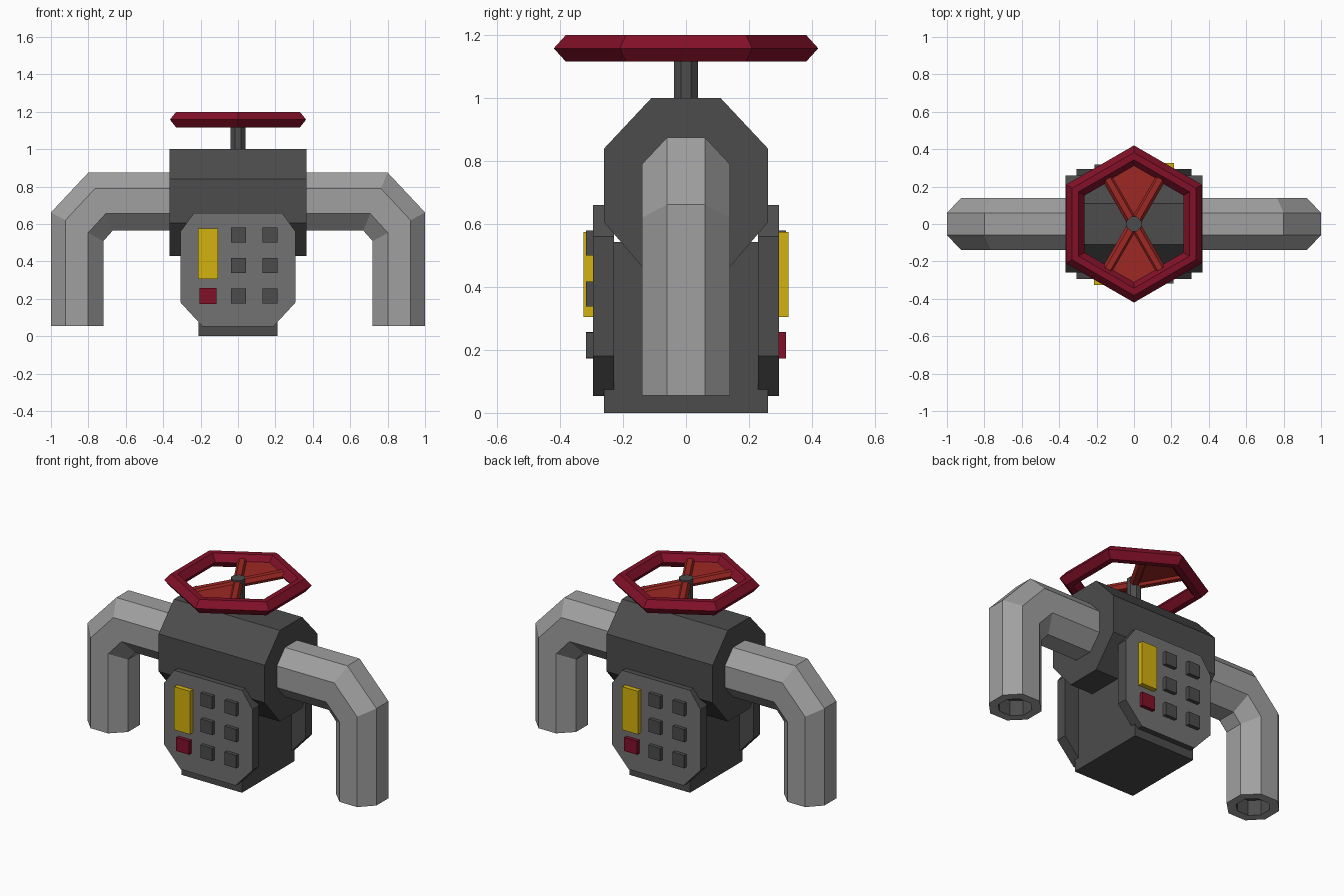
import bpy, bmesh
from math import sin, cos, pi, radians
from mathutils import Vector

if "Cube" in bpy.data.objects:
    bpy.data.objects.remove(bpy.data.objects["Cube"])


def material(name, r, g, b):
    lin = lambda c: ((c / 255 + 0.055) / 1.055) ** 2.4
    m = bpy.data.materials.new(name)
    m.diffuse_color = (lin(r), lin(g), lin(b), 1)
    m.use_nodes = True
    m.node_tree.nodes["Principled BSDF"].inputs["Base Color"].default_value = m.diffuse_color
    return m


dark = material("dark_grey", 76, 76, 76)
mid = material("panel_grey", 114, 114, 114)
light = material("pipe_grey", 160, 160, 160)
yellow = material("yellow", 212, 178, 14)
crimson = material("crimson", 130, 16, 40)
red = material("spoke_red", 158, 40, 36)


def loft(name, rings, mats, closed=False, rule=None):
    """Skin a list of equal-length rings; cap the ends unless closed."""
    bm = bmesh.new()
    vs = [[bm.verts.new(p) for p in ring] for ring in rings]
    n, k = len(vs[0]), len(vs)
    for i in range(k if closed else k - 1):
        a, b = vs[i], vs[(i + 1) % k]
        for j in range(n):
            bm.faces.new((a[j], a[(j + 1) % n], b[(j + 1) % n], b[j]))
    if not closed:
        bm.faces.new(vs[0])
        bm.faces.new(vs[-1])
    bmesh.ops.recalc_face_normals(bm, faces=bm.faces)
    if rule:
        for f in bm.faces:
            f.material_index = rule(f)
    me = bpy.data.meshes.new(name)
    bm.to_mesh(me)
    bm.free()
    for m in mats:
        me.materials.append(m)
    ob = bpy.data.objects.new(name, me)
    bpy.context.collection.objects.link(ob)
    return ob


def box(name, x0, x1, y0, y1, z0, z1, mat):
    pts = [(x0, y0), (x1, y0), (x1, y1), (x0, y1)]
    return loft(name, [[(x, y, z) for x, y in pts] for z in (z0, z1)], [mat])


# Valve body: octagonal prism along x, on a box base
half = [(0.11, 1.0), (0.26, 0.84), (0.26, 0.605), (0.11, 0.43)]
octagon = half + [(-y, z) for y, z in reversed(half)]
loft("valve_body", [[(x, y, z) for y, z in octagon] for x in (-0.367, 0.367)], [dark])
box("base", -0.21, 0.21, -0.26, 0.26, 0, 0.543, dark)

# Bent pipes with hollow lower ends: (centre x, centre z, half x, half z, y scale)
section = [(1, -0.06), (1, 0.06), (0.45, 0.14), (-0.42, 0.14),
           (-1, 0.06), (-1, -0.06), (-0.42, -0.14), (0.45, -0.14)]
stations = [(0.30, 0.72, 0, 0.155, 1), (0.735, 0.72, 0.065, 0.155, 1),
            (0.86, 0.585, 0.14, 0.077, 1), (0.86, 0.055, 0.14, 0, 1),
            (0.86, 0.055, 0.09, 0, 0.63), (0.86, 0.15, 0.09, 0, 0.63)]
for side, s in (("left", -1), ("right", 1)):
    rings = [[(s * (cx + u * hx), y * ys, cz + u * hz) for u, y in section]
             for cx, cz, hx, hz, ys in stations]
    loft(side + "_pipe", rings, [light, dark],
         rule=lambda f: int(all(abs(abs(v.co.x) - 0.86) < 0.1 and abs(v.co.y) < 0.1
                                for v in f.verts)))

# Control panels, the rear one turned half a circle
outline = [(0.235, 0.66), (0.307, 0.56), (0.307, 0.18), (0.19, 0.053)]
outline += [(-x, z) for x, z in reversed(outline)]
for side, s in (("front", 1), ("back", -1)):
    loft(side + "_panel", [[(s * x, s * y, z) for x, z in outline] for y in (-0.295, -0.229)],
         [dark, mid], rule=lambda f: int(f.normal.y * s < -0.9))

    def button(name, x, z, w, h, out, mat):
        box(side + "_" + name, s * (x - w / 2), s * (x + w / 2), s * -0.28, s * -out,
            z - h / 2, z + h / 2, mat)

    button("yellow_display", -0.16, 0.44, 0.108, 0.27, 0.325, yellow)
    button("red_button", -0.16, 0.215, 0.09, 0.085, 0.318, crimson)
    for r, z in enumerate((0.54, 0.378, 0.215)):
        for c, x in enumerate((0.003, 0.17)):
            button(f"button_{r}_{c}", x, z, 0.08, 0.08, 0.318, dark)

# Stem
loft("stem", [[(0.042 * cos((i + 0.5) * pi / 4), 0.042 * sin((i + 0.5) * pi / 4), z)
               for i in range(8)] for z in (0.98, 1.19)], [dark])

# Hexagonal handwheel rim
rim = [(0.42, 1.158), (0.382, 1.2), (0.343, 1.2),
       (0.305, 1.158), (0.343, 1.116), (0.382, 1.116)]
loft("handwheel_rim", [[(r * cos(a), r * sin(a), z) for r, z in rim]
                       for a in (pi / 6 + i * pi / 3 for i in range(6))], [crimson], closed=True)

# Crossed spokes and the two filled wedges between them
for i, deg in enumerate((60, 120)):
    d = Vector((cos(radians(deg)), sin(radians(deg)), 0))
    n = Vector((-d.y, d.x, 0))
    loft(f"spoke_{i}", [[d * t + n * (0.03 * cos(k * pi / 3)) + Vector((0, 0, 1.158 + 0.026 * sin(k * pi / 3)))
                         for k in range(6)] for t in (-0.28, 0.28)], [red])
for name, s in (("rear", 1), ("front", -1)):
    kite = [(0, 0), (0.137, s * 0.237), (0, s * 0.315), (-0.137, s * 0.237)]
    loft(name + "_wheel_wedge", [[(x, y, z) for x, y in kite] for z in (1.15, 1.166)], [red])
